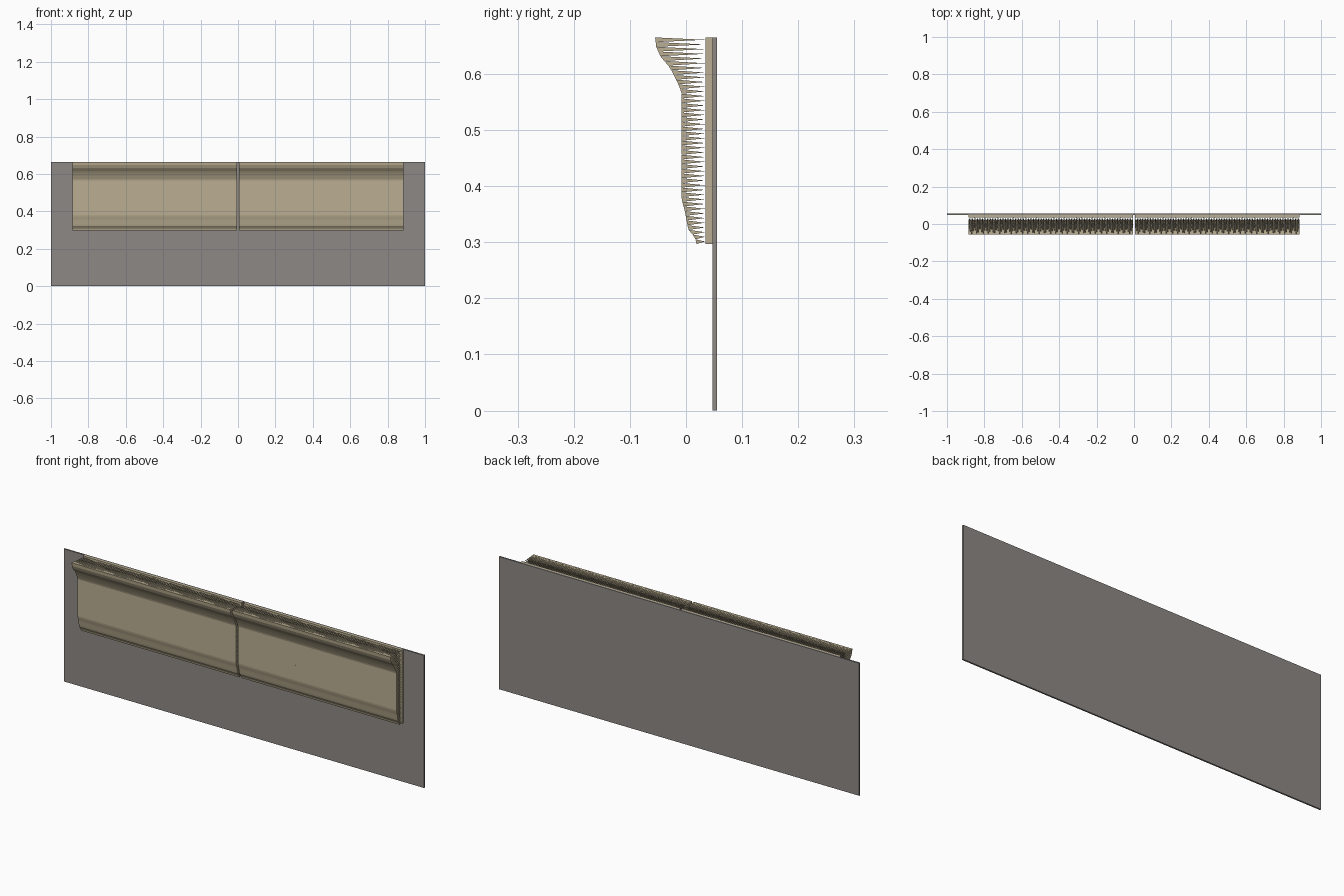
import bpy, bmesh

if "Cube" in bpy.data.objects:
    bpy.data.objects.remove(bpy.data.objects["Cube"])

def material(name, col):
    m = bpy.data.materials.new(name)
    m.diffuse_color = (*col, 1)
    m.use_nodes = True
    m.node_tree.nodes["Principled BSDF"].inputs["Base Color"].default_value = m.diffuse_color
    return m

TAN = material("warm tan", (0.50, 0.43, 0.29))
GREY = material("wall grey", (0.27, 0.25, 0.235))

# Front moulding profile as (y, z), bottom to top
PROFILE = [(0.019, 0.297), (0.016, 0.309), (0.004, 0.323), (-0.002, 0.355),
           (-0.008, 0.377), (-0.008, 0.568), (-0.018, 0.591), (-0.029, 0.612),
           (-0.045, 0.630), (-0.053, 0.648), (-0.055, 0.665)]
Z0, Z1, TIP = 0.297, 0.665, 0.034
ROWS, COLS = 44, 100
INNER, OUTER = 0.005, 0.885

def front_y(z):
    for (y0, a), (y1, b) in zip(PROFILE, PROFILE[1:]):
        if z <= b:
            return y0 + (y1 - y0) * (z - a) / (b - a)
    return PROFILE[-1][0]

def finish(name, bm, mat):
    bmesh.ops.recalc_face_normals(bm, faces=bm.faces)
    me = bpy.data.meshes.new(name)
    bm.to_mesh(me)
    bm.free()
    me.materials.append(mat)
    ob = bpy.data.objects.new(name, me)
    bpy.context.collection.objects.link(ob)
    return ob

def box(name, x0, x1, y0, y1, z0, z1, mat):
    bm = bmesh.new()
    bmesh.ops.create_cube(bm, size=1)
    for v in bm.verts:
        v.co = ((x0 + x1) / 2 + v.co.x * (x1 - x0),
                (y0 + y1) / 2 + v.co.y * (y1 - y0),
                (z0 + z1) / 2 + v.co.z * (z1 - z0))
    return finish(name, bm, mat)

def moulding(name, x0, x1):
    # Curved front skin with a field of fine spikes pointing back to the wall
    bm = bmesh.new()
    zs = [Z0 + (Z1 - Z0) * r / ROWS for r in range(ROWS + 1)]
    xs = [x0 + (x1 - x0) * c / COLS for c in range(COLS + 1)]
    grid = [[bm.verts.new((x, front_y(z), z)) for x in xs] for z in zs]
    for r in range(ROWS):
        for c in range(COLS):
            q = [grid[r][c], grid[r][c + 1], grid[r + 1][c + 1], grid[r + 1][c]]
            bm.faces.new(q)
            tip = bm.verts.new(((xs[c] + xs[c + 1]) / 2, TIP, (zs[r] + zs[r + 1]) / 2))
            for i in range(4):
                bm.faces.new((q[(i + 1) % 4], q[i], tip))
    # winding is already outward, so skip recalculation
    me = bpy.data.meshes.new(name)
    bm.to_mesh(me)
    bm.free()
    me.materials.append(TAN)
    ob = bpy.data.objects.new(name, me)
    bpy.context.collection.objects.link(ob)

# Wall panel
box("wall_panel", -1, 1, 0.047, 0.055, 0, Z1, GREY)

# Left and right mouldings with their backing boards
for side, a, b in (("left", -OUTER, -INNER), ("right", INNER, OUTER)):
    moulding(side + "_moulding", a, b)
    box(side + "_backing_board", a, b, 0.035, 0.047, Z0, Z1, TAN)
